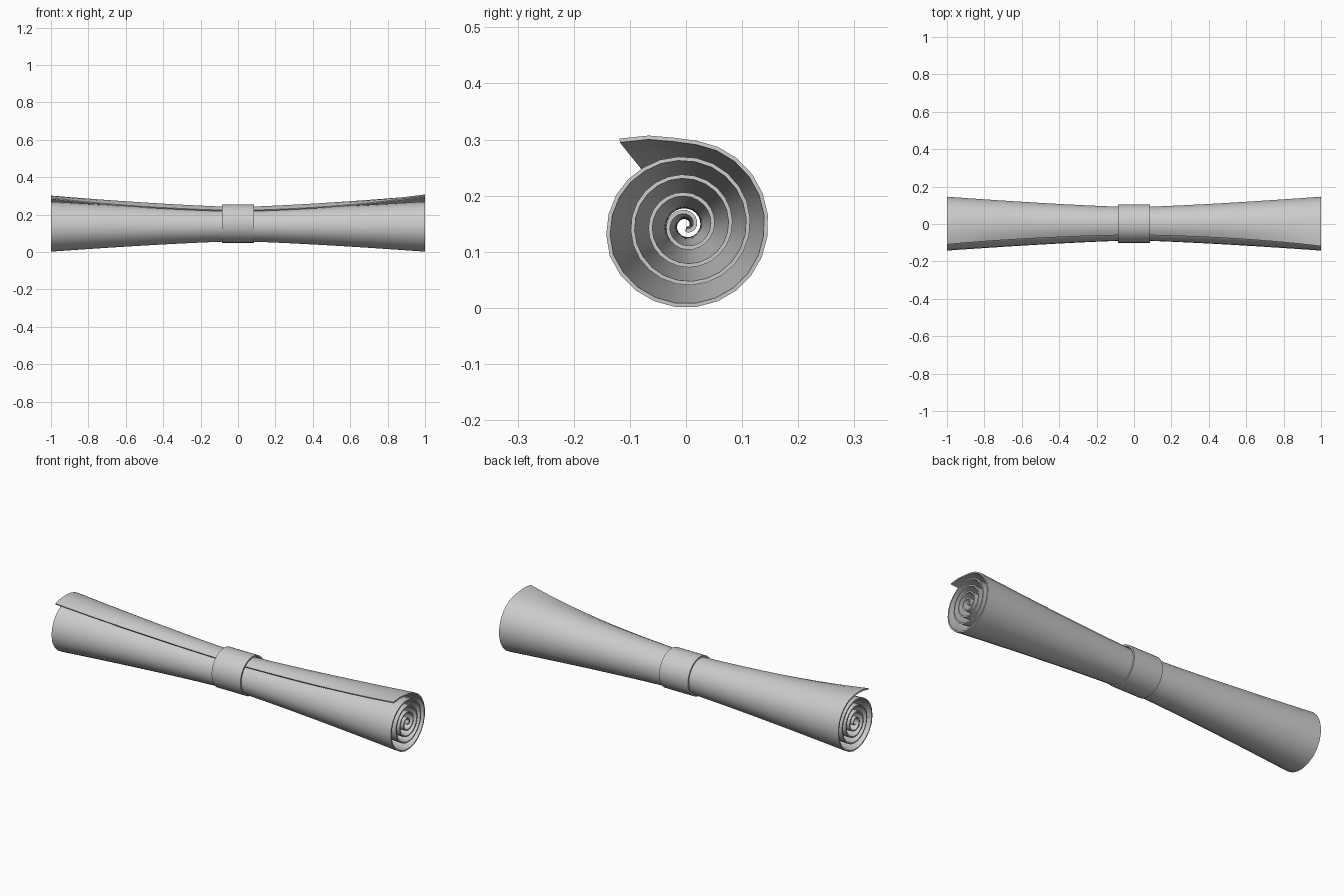
import bpy, math

if "Cube" in bpy.data.objects:
    bpy.data.objects.remove(bpy.data.objects["Cube"])

CZ = 0.147  # height of the roll's axis


def make_object(name, verts, faces):
    mesh = bpy.data.meshes.new(name)
    mesh.from_pydata(verts, [], faces)
    ob = bpy.data.objects.new(name, mesh)
    bpy.context.collection.objects.link(ob)
    return ob


def smooth(ob):
    bpy.ops.object.select_all(action='DESELECT')
    ob.select_set(True)
    bpy.context.view_layer.objects.active = ob
    for m in list(ob.modifiers):
        bpy.ops.object.modifier_apply(modifier=m.name)
    bpy.ops.object.shade_smooth_by_angle(angle=math.radians(40))


# Spiral radius by number of turns inward from the loose edge
KNOTS = [(0, .150), (.106, .149), (.36, .143), (.606, .143), (.8, .143),
         (1.0, .125), (1.1, .119), (4.6, .008)]


def radius(t):
    for (t0, r0), (t1, r1) in zip(KNOTS, KNOTS[1:]):
        if t <= t1:
            return r0 + (r1 - r0) * (t - t0) / (t1 - t0)
    return KNOTS[-1][1]


# Rolled parchment, pinched at the middle, loose edge lifting at the ends
TURNS, PER_TURN, COLS = 4.6, 24, 32
rows = int(TURNS * PER_TURN) + 1
verts, faces = [], []
for i in range(COLS + 1):
    x = -1 + 2 * i / COLS
    scale = 0.61 + 0.39 * abs(x) ** 1.3
    lift = (0.042 if x > 0 else 0.026) * abs(x) ** 3
    for j in range(rows):
        t = TURNS * j / (rows - 1)
        a = math.radians(128) - 2 * math.pi * t
        r = scale * radius(t) + lift * max(0, 1 - t / .11) ** 1.5
        verts.append((x, r * math.cos(a), CZ + r * math.sin(a)))
for i in range(COLS):
    for j in range(rows - 1):
        k = i * rows + j
        faces.append((k, k + 1, k + rows + 1, k + rows))
scroll = make_object("rolled_parchment", verts, faces)
mod = scroll.modifiers.new("thickness", 'SOLIDIFY')
mod.thickness = 0.007
mod.offset = 0
smooth(scroll)

# Band around the middle
N, W = 32, 0.085
profile = [(-W, .095), (-W, .103), (W, .103), (W, .095)]
verts = [(x, .002 + r * math.cos(2 * math.pi * i / N), .152 + r * math.sin(2 * math.pi * i / N))
         for i in range(N) for x, r in profile]
faces = [(4 * i + j, 4 * i + (j + 1) % 4,
          4 * ((i + 1) % N) + (j + 1) % 4, 4 * ((i + 1) % N) + j)
         for i in range(N) for j in range(4)]
band = make_object("band", verts, faces)
smooth(band)
